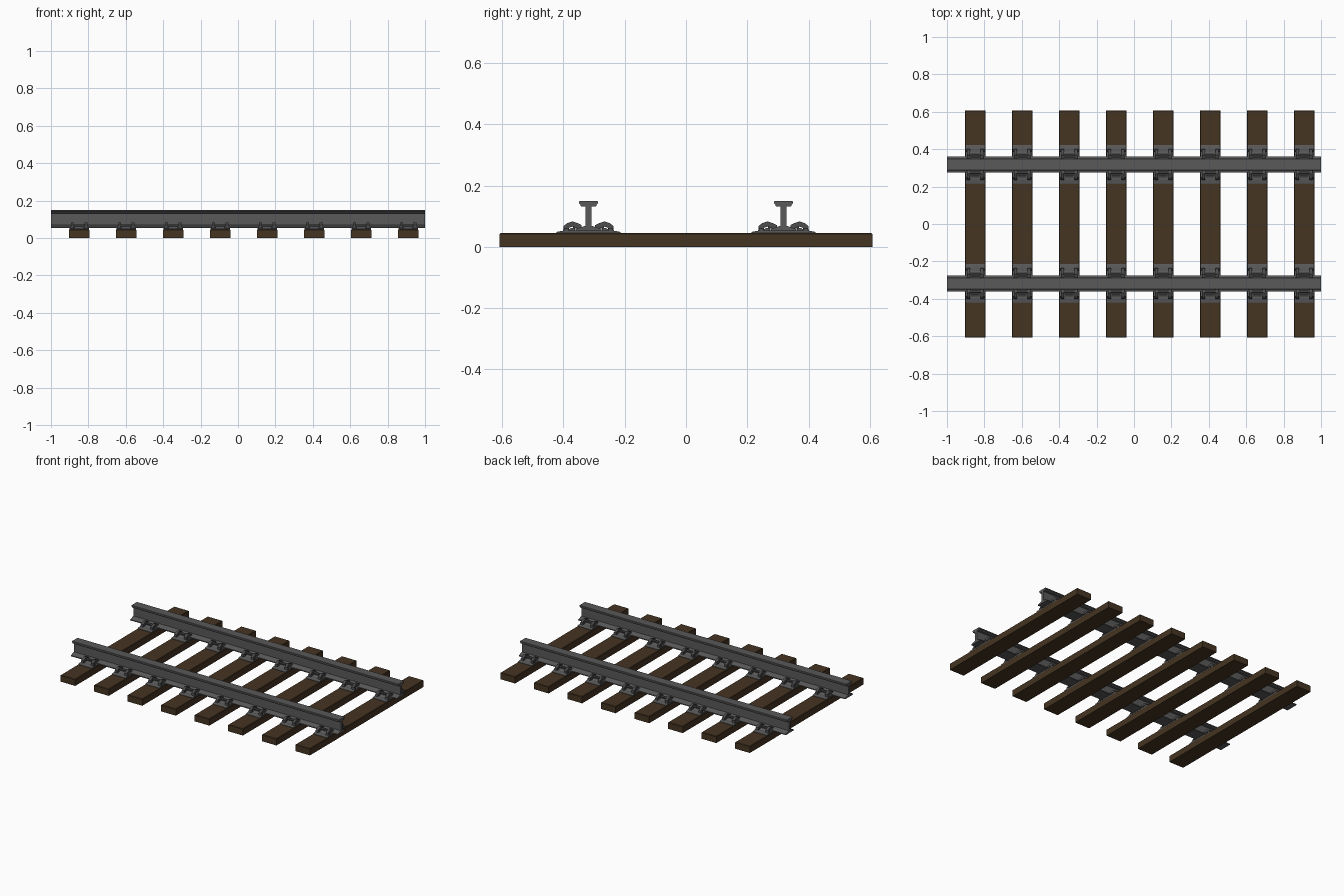
import bpy, bmesh

if "Cube" in bpy.data.objects:
    bpy.data.objects.remove(bpy.data.objects["Cube"])

def material(name, col):
    m = bpy.data.materials.new(name)
    m.diffuse_color = (*col, 1)
    m.use_nodes = True
    m.node_tree.nodes["Principled BSDF"].inputs["Base Color"].default_value = m.diffuse_color
    return m

STEEL = material("dark_steel", (0.10, 0.10, 0.10))
IRON = material("clip_iron", (0.075, 0.075, 0.077))
WOOD = material("dark_wood", (0.06, 0.035, 0.016))

def add_prism(bm, pts, x0, x1):
    """Extrude a (y, z) outline along x."""
    a = [bm.verts.new((x0, y, z)) for y, z in pts]
    b = [bm.verts.new((x1, y, z)) for y, z in pts]
    n = len(pts)
    bm.faces.new(a)
    bm.faces.new(b[::-1])
    for i in range(n):
        j = (i + 1) % n
        bm.faces.new((a[j], a[i], b[i], b[j]))

def finish(bm, name, mat, loc=(0, 0, 0)):
    bmesh.ops.recalc_face_normals(bm, faces=bm.faces)
    me = bpy.data.meshes.new(name)
    bm.to_mesh(me)
    bm.free()
    me.materials.append(mat)
    ob = bpy.data.objects.new(name, me)
    ob.location = loc
    bpy.context.collection.objects.link(ob)
    return ob

def mirrored(half):
    return half + [(-y, z) for y, z in reversed(half)]

GAUGE = 0.318
TIES = [-0.849 + 0.2513 * i for i in range(8)]

# Rail: foot, web and head
rail_half = [(0.043, 0.052), (0.043, 0.058), (0.024, 0.064), (0.009, 0.069),
             (0.009, 0.131), (0.025, 0.132), (0.027, 0.139), (0.031, 0.141),
             (0.031, 0.147), (0.029, 0.149)]
# Tie plate with sloping ends
plate_half = [(0.104, 0.043), (0.104, 0.048), (0.098, 0.050), (0.080, 0.053)]
# Arched spring arm of a clip
arm = [(0.083, 0.050), (0.081, 0.068), (0.070, 0.077), (0.052, 0.083),
       (0.034, 0.077), (0.022, 0.071), (0.022, 0.062), (0.036, 0.060),
       (0.050, 0.066), (0.062, 0.063), (0.067, 0.050)]
# Bar joining the two arms, and shoulder block beneath
bar = [(0.034, 0.060), (0.034, 0.070), (0.046, 0.073), (0.052, 0.069), (0.050, 0.059)]
shoulder = [(0.044, 0.050), (0.044, 0.060), (0.056, 0.062), (0.072, 0.052)]

for label, y in (("front", -GAUGE), ("back", GAUGE)):
    bm = bmesh.new()
    add_prism(bm, mirrored(rail_half), -1, 1)
    finish(bm, label + "_rail", STEEL, (0, y, 0))

for i, x in enumerate(TIES):
    # Wooden sleeper with lightly bevelled edges
    bm = bmesh.new()
    bmesh.ops.create_cube(bm, size=1)
    for v in bm.verts:
        v.co = (v.co.x * 0.11, v.co.y * 1.216, v.co.z * 0.045)
    top = [e for e in bm.edges if all(v.co.z > 0 for v in e.verts)]
    bmesh.ops.bevel(bm, geom=top, offset=0.003, segments=1, affect='EDGES')
    finish(bm, f"sleeper_{i + 1}", WOOD, (x, 0, 0.0225))

    for label, y in (("front", -GAUGE), ("back", GAUGE)):
        bm = bmesh.new()
        add_prism(bm, mirrored(plate_half), -0.052, 0.052)
        for s in (-1, 1):
            add_prism(bm, [(s * a, b) for a, b in shoulder], -0.024, 0.024)
        finish(bm, f"{label}_tie_plate_{i + 1}", STEEL, (x, y, 0))

        bm = bmesh.new()
        for s in (-1, 1):
            for c in (-0.036, 0.036):
                add_prism(bm, [(s * a, b) for a, b in arm], c - 0.0085, c + 0.0085)
                # Small turned-out foot
                d = 0.006 if c > 0 else -0.006
                add_prism(bm, [(s * a, b) for a, b in
                               ((0.066, 0.050), (0.066, 0.062), (0.080, 0.062), (0.080, 0.050))],
                          c + d - 0.008, c + d + 0.008)
            add_prism(bm, [(s * a, b) for a, b in bar], -0.036, 0.036)
        finish(bm, f"{label}_rail_clips_{i + 1}", IRON, (x, y, 0))
